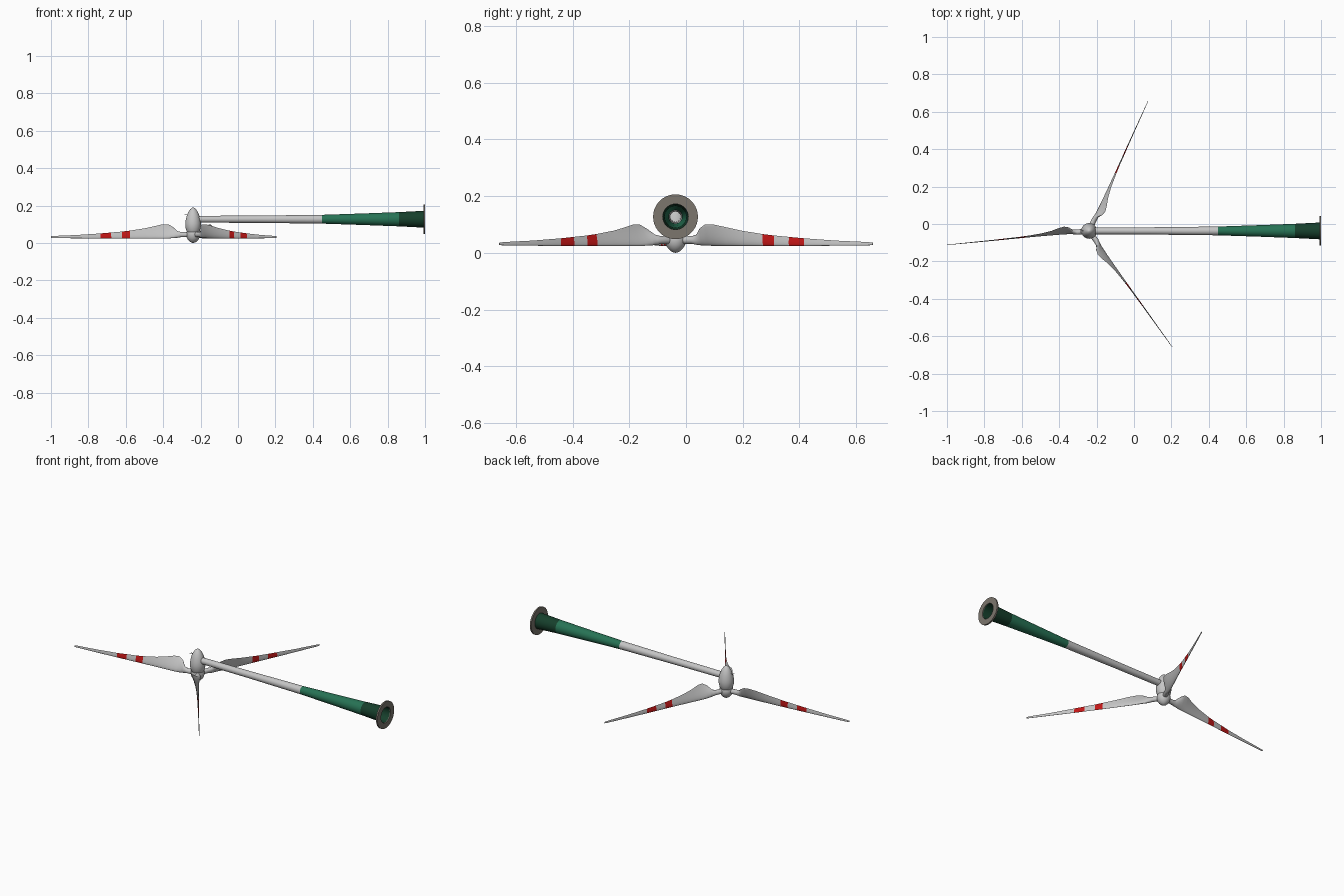
import bpy, math
from mathutils import Matrix, Vector

if "Cube" in bpy.data.objects:
    bpy.data.objects.remove(bpy.data.objects["Cube"])

HUB = Vector((-0.24, -0.037, 0.0))
AXIS_Z = 0.127


def mat(name, rgb):
    m = bpy.data.materials.new(name)
    m.diffuse_color = (*rgb, 1)
    m.use_nodes = True
    m.node_tree.nodes["Principled BSDF"].inputs["Base Color"].default_value = m.diffuse_color
    return m


grey = mat("light_grey", (0.56, 0.56, 0.56))
red = mat("signal_red", (0.55, 0.008, 0.008))
green = mat("green", (0.02, 0.17, 0.09))
dark_green = mat("dark_green", (0.008, 0.05, 0.025))
stone = mat("flange_grey", (0.2, 0.18, 0.155))


def loft(name, rings, mats, band=lambda i: 0, caps=(True, True), closed=False):
    """Skin a list of equal-sized rings; band(i) gives the colour of each strip."""
    n = len(rings[0])
    verts = [p for ring in rings for p in ring]
    faces, idx = [], []
    strips = len(rings) if closed else len(rings) - 1
    for i in range(strips):
        a, b = i * n, ((i + 1) % len(rings)) * n
        for j in range(n):
            k = (j + 1) % n
            faces.append((a + j, a + k, b + k, b + j))
            idx.append(band(i))
    if caps[0]:
        faces.append(tuple(reversed(range(n))))
        idx.append(band(0))
    if caps[1]:
        faces.append(tuple(range(len(verts) - n, len(verts))))
        idx.append(band(strips - 1))
    me = bpy.data.meshes.new(name)
    me.from_pydata(verts, [], faces)
    for m in mats:
        me.materials.append(m)
    for p, i in zip(me.polygons, idx):
        p.material_index = i
    ob = bpy.data.objects.new(name, me)
    bpy.context.collection.objects.link(ob)
    bpy.ops.object.select_all(action='DESELECT')
    ob.select_set(True)
    bpy.context.view_layer.objects.active = ob
    bpy.ops.object.mode_set(mode='EDIT')
    bpy.ops.mesh.select_all(action='SELECT')
    bpy.ops.mesh.normals_make_consistent(inside=False)
    bpy.ops.object.mode_set(mode='OBJECT')
    bpy.ops.object.shade_smooth_by_angle(angle=math.radians(40))
    return ob


def circle(axis, pos, r, n=40):
    pts = []
    for j in range(n):
        a = 2 * math.pi * j / n
        c, s = r * math.cos(a), r * math.sin(a)
        pts.append((pos, HUB.y + c, AXIS_Z + s) if axis == 'x'
                   else (HUB.x + c, HUB.y + s, pos))
    return pts


# tower: hollow tapered tube, open at the foot
tower = [(-0.225, 0.018), (0.1, 0.0195), (0.45, 0.0235), (0.66, 0.0305),
         (0.86, 0.038), (0.995, 0.045)]
loft("tower", [circle('x', x, r) for x, r in tower], [grey, green, dark_green],
     lambda i: (0, 0, 1, 1, 2)[i], caps=(True, False))

# foot flange: flat ring
loft("foot_flange", [circle('x', x, r) for x, r in
     [(0.991, 0.045), (0.991, 0.079), (1.0, 0.079), (1.0, 0.045)]],
     [stone], caps=(False, False), closed=True)

# nacelle: egg-shaped housing, and the spinner carrying the blades
egg = [(0.058, 0.032), (0.066, 0.036), (0.085, 0.041), (0.105, 0.042), (0.125, 0.039),
       (0.145, 0.034), (0.165, 0.026), (0.18, 0.016), (0.187, 0.008), (0.19, 0.001)]
loft("nacelle", [circle('z', z, r) for z, r in egg], [grey])
nose = [(0.0, 0.001), (0.002, 0.009), (0.007, 0.018), (0.016, 0.027), (0.028, 0.034),
        (0.042, 0.037), (0.055, 0.037), (0.06, 0.035)]
loft("spinner", [circle('z', z, r) for z, r in nose], [grey])

# small weather mast with crossbar on the nacelle
def rod(name, a, b, r):
    a, b = Vector(a), Vector(b)
    q = (b - a).to_track_quat('Z', 'Y')
    ring = [q @ Vector((r * math.cos(t), r * math.sin(t), 0))
            for t in [i * math.pi / 4 for i in range(8)]]
    loft(name, [[a + p for p in ring], [b + p for p in ring]], [grey])

rod("weather_mast", (-0.265, HUB.y, 0.152), (-0.287, HUB.y, 0.152), 0.0015)
rod("mast_crossbar", (-0.285, HUB.y - 0.01, 0.152), (-0.285, HUB.y + 0.01, 0.152), 0.0012)

# blade stations: radius, low z, high z, low-edge offset, high-edge offset, thickness, taper
stations = [
    (0.02, 0.031, 0.059, 0, 0, 0.028, 0),
    (0.065, 0.031, 0.059, 0, 0, 0.028, 0),
    (0.085, 0.028, 0.064, 0.002, -0.008, 0.027, 0.2),
    (0.105, 0.026, 0.085, 0.004, -0.028, 0.024, 0.5),
    (0.13, 0.025, 0.1, 0.004, -0.036, 0.021, 0.7),
    (0.16, 0.024, 0.1, 0.003, -0.031, 0.018, 0.8),
    (0.20, 0.024, 0.091, 0.002, -0.02, 0.016, 0.8),
    (0.26, 0.024, 0.078, 0.001, -0.011, 0.013, 0.8),
    (0.34, 0.024, 0.066, 0, -0.005, 0.011, 0.8),
    (0.383, 0.024, 0.061, 0, -0.003, 0.010, 0.8),
    (0.44, 0.024, 0.056, 0, -0.002, 0.009, 0.8),
    (0.498, 0.024, 0.051, 0, 0, 0.008, 0.8),
    (0.62, 0.025, 0.043, 0, 0, 0.006, 0.8),
    (0.74, 0.026, 0.038, 0, 0, 0.004, 0.8),
    (0.764, 0.027, 0.036, 0, 0, 0.003, 0.8)]


def section(r, z0, z1, v0, v1, thick, taper, n=20):
    lo, hi = Vector((r, v0, z0)), Vector((r, v1, z1))
    d = (hi - lo).normalized()
    side = Vector((0, d.z, -d.y))
    pts = []
    for j in range(n):
        a = 2 * math.pi * j / n
        c = (1 - math.cos(a)) / 2
        pts.append(lo.lerp(hi, c) + side * (math.sin(a) * thick / 2 * (1 - taper * c)))
    return pts


# three blades with two red stripes each
for b in range(3):
    turn = Matrix.Translation(HUB) @ Matrix.Rotation(math.radians(185.6 + 120 * b), 4, 'Z')
    rings = [[turn @ p for p in section(*s)] for s in stations]
    loft(f"blade_{b + 1}", rings, [grey, red], lambda i: 1 if i in (8, 10) else 0)
